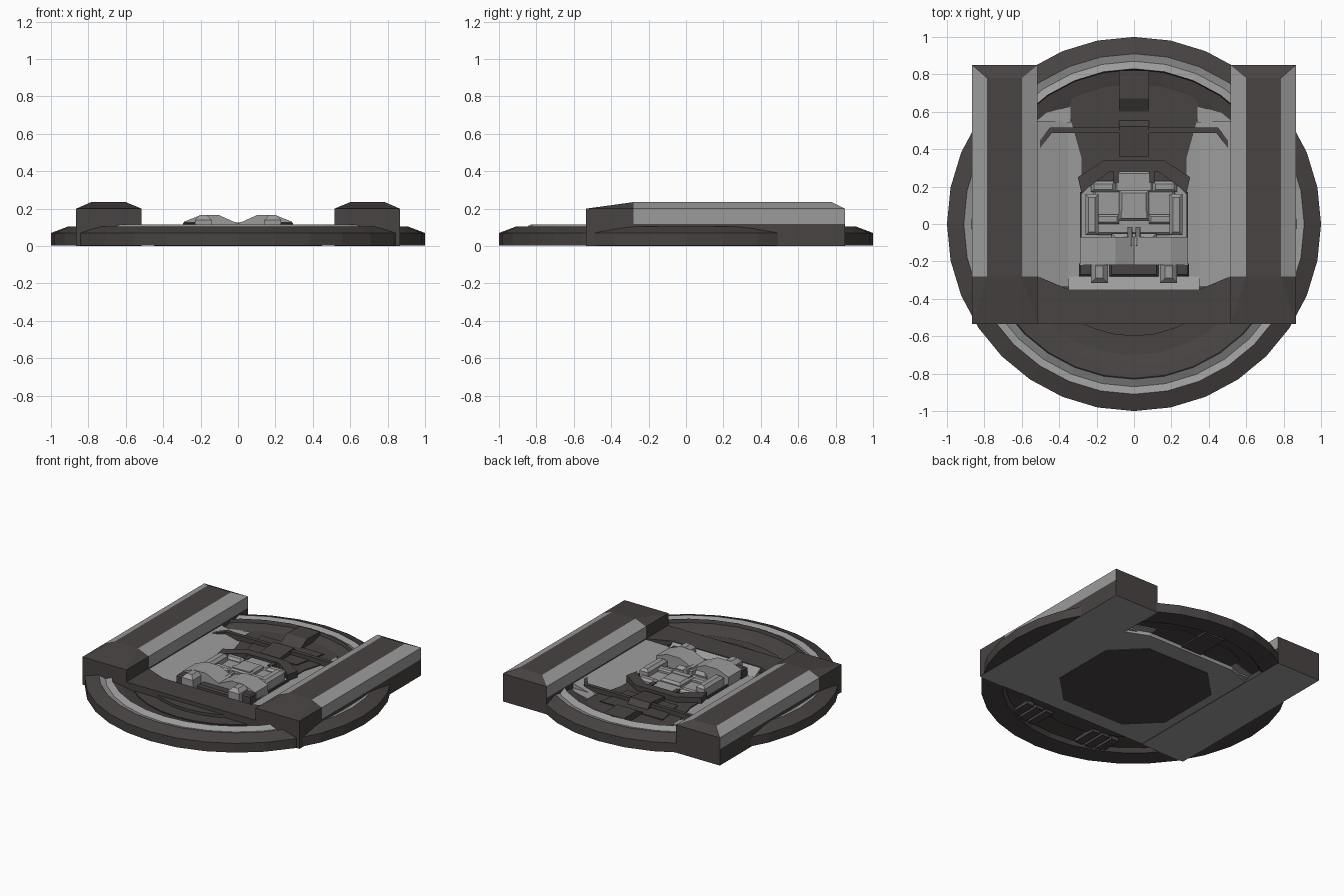
import bpy, bmesh, math

if "Cube" in bpy.data.objects:
    bpy.data.objects.remove(bpy.data.objects["Cube"])

def material(name, c):
    m = bpy.data.materials.new(name)
    m.diffuse_color = (*c, 1)
    m.use_nodes = True
    m.node_tree.nodes["Principled BSDF"].inputs["Base Color"].default_value = m.diffuse_color
    return m

DARK = material("dark_brown_grey", (0.064, 0.056, 0.054))
LIGHT = material("light_grey", (0.33, 0.33, 0.33))

def finish(name, bm, mats, rule=None):
    bmesh.ops.remove_doubles(bm, verts=bm.verts, dist=1e-5)
    bmesh.ops.recalc_face_normals(bm, faces=bm.faces)
    bm.normal_update()
    if rule:
        for f in bm.faces:
            f.material_index = rule(f)
    me = bpy.data.meshes.new(name)
    bm.to_mesh(me)
    bm.free()
    for m in mats:
        me.materials.append(m)
    ob = bpy.data.objects.new(name, me)
    bpy.context.collection.objects.link(ob)
    return ob

def loft(name, rows, mats, rule=None, closed=False):
    """Skin closed sections; cap the ends unless the loft is a loop."""
    bm = bmesh.new()
    vs = [[bm.verts.new(p) for p in r] for r in rows]
    n, k = len(rows), len(rows[0])
    for i in range(n if closed else n - 1):
        for j in range(k):
            a, b = vs[i], vs[(i + 1) % n]
            bm.faces.new((a[j], a[(j + 1) % k], b[(j + 1) % k], b[j]))
    if not closed:
        bm.faces.new(vs[0])
        bm.faces.new(vs[-1])
    return finish(name, bm, mats, rule)

def prism(name, pts, z0, z1, mat):
    return loft(name, [[(x, y, z) for x, y in pts] for z in (z0, z1)], [mat])

def block(name, x0, x1, y0, y1, z0, z1, mat, cham=0.0, both=False):
    """Box with a chamfered top, optionally mirrored across x."""
    for s in ((1, -1) if both else (1,)):
        def row(d, z):
            return [(s * x, y, z) for x, y in ((x0 + d, y0 + d), (x1 - d, y0 + d), (x1 - d, y1 - d), (x0 + d, y1 - d))]
        rows = [row(0, z0), row(0, z1 - cham), row(cham, z1)] if cham else [row(0, z0), row(0, z1)]
        loft(name + ("_right" if s > 0 else "_left") if both else name, rows, [mat])

# Round base ring with a light V-groove band
prof = [(1, .003), (1, .07), (.91, .104), (.87, .092), (.83, .115), (.825, .09),
        (.76, .075), (.69, .055), (.69, .04), (.84, .03), (.86, .003)]
N = 32
rows = [[(r * math.cos(2 * math.pi * i / N), r * math.sin(2 * math.pi * i / N), z) for r, z in prof] for i in range(N)]

def ring_rule(f):
    r = sum(math.hypot(v.co.x, v.co.y) for v in f.verts) / len(f.verts)
    z = f.calc_center_median().z
    return int(z > .095 and .84 < r < .9)
loft("base_ring", rows, [DARK, LIGHT], ring_rule, closed=True)

# Side pillars: hipped bars with light upper walls
def rail_rule(f):
    c = f.calc_center_median()
    if f.normal.z < -.9:
        return 1
    return int(c.y > -.28 and c.z > .12 and f.normal.z < .99 and f.normal.y < .2)
for s in (1, -1):
    rows = []
    for y, flat in ((-.535, 0), (-.28, 1), (.78, 1), (.85, 0)):
        a, b, zt = (.6, .785, .235) if flat else (.515, .865, .2)
        rows.append([(s * x, y, z) for x, z in ((.515, 0), (.515, .118), (.515, .2), (a, zt),
                                               (b, zt), (.865, .2), (.865, .118), (.865, 0))])
    loft("rail_right" if s > 0 else "rail_left", rows, [DARK, LIGHT], rail_rule)

# Underside plate with darker octagonal panel
prism("bottom_plate", [(-.55, -.535), (.55, -.535), (.55, .5), (.35, .58), (-.35, .58), (-.55, .5)], .004, .03, LIGHT)
prism("bottom_panel", [(-.25, -.42), (.25, -.42), (.45, -.22), (.45, .25), (.25, .45), (-.25, .45), (-.45, .25), (-.45, -.22)],
      0, .006, DARK)

# Recessed tray with sloping sides
sec = [(-.53, .02), (-.53, .112), (-.35, .065), (.35, .065), (.53, .112), (.53, .02)]
loft("floor_tray", [[(x, y, z) for x, z in sec] for y in (-.4, .55)], [LIGHT])
for s in (1, -1):
    prism("floor_corner", [(s * .52, .54), (s * .34, .54), (s * .34, .63), (s * .52, .58)], .03, .075, LIGHT)

# Front beam with a notched rear edge, and its sloping light lip
prism("front_beam", [(-.53, -.535), (.53, -.535), (.53, -.275), (.515, -.28), (.35, -.35), (-.35, -.35), (-.515, -.28), (-.53, -.275)],
      .006, .113, DARK)
loft("front_lip", [[(x, -.35, .03), (x, -.35, .108), (x, -.28, .066), (x, -.28, .03)] for x in (-.35, .35)], [LIGHT])

# Stepped apron in front of the beam
for r, z in ((.7, .065), (.6, .085)):
    arc = [(r * math.cos(math.radians(a)), r * math.sin(math.radians(a))) for a in
           [180 + 11.25 * i for i in range(3, 14)]]
    prism("front_apron", arc, .03, z, DARK)
for s in (1, -1):
    for i in range(3):
        x = s * (.2 + .08 * i)
        block("underside_rib", x - .03, x + .03, -.8, -.62, .01, .05, DARK)

# Back recess, cross bar and central spine
prism("back_recess", [(-.28, .2), (.28, .2), (.28, .35), (.35, .6), (.33, .68), (.2, .74), (-.2, .74), (-.33, .68), (-.35, .6), (-.28, .35)],
      .03, .072, DARK)
prism("recess_inset", [(-.2, .38), (.2, .38), (.25, .62), (-.25, .62)], .05, .079, DARK)
prism("cross_bar", [(-.53, .37), (-.53, .41), (-.45, .515), (.45, .515), (.53, .41), (.53, .37), (.44, .487), (-.44, .487)],
      .06, .105, DARK)
spine = [(.36, .02), (.36, .1), (.52, .115), (.57, .06), (.67, .12), (.82, .115), (.82, .02)]
loft("back_spine", [[(x, y, z) for y, z in spine] for x in (-.08, .08)], [DARK])

# Dark arch around the head of the centre relief
prism("relief_arch", [(-.28, .16), (-.24, .2), (-.13, .28), (.13, .28), (.24, .2), (.28, .16), (.3, .25), (.16, .34), (-.16, .34), (-.3, .25)],
      .05, .11, DARK)
block("relief_edge", .28, .29, -.22, .17, .05, .08, DARK, both=True)

# Centre relief: stacked machine shapes
block("relief_body", -.22, .22, -.06, .22, .05, .09, LIGHT, .015)
block("relief_neck", -.11, .11, .16, .29, .05, .1, LIGHT, .02)
block("relief_core", -.08, .08, .02, .18, .08, .122, LIGHT, .015)
block("core_panel", -.07, .07, .03, .07, .1, .125, LIGHT)
block("relief_arm", .19, .26, -.06, .16, .05, .14, LIGHT, .018, True)
block("arm_link", .08, .2, .0, .05, .05, .115, LIGHT, .01, True)
block("shoulder", .1, .23, .17, .23, .05, .11, LIGHT, .015, True)
block("shoulder_slot", .08, .11, .22, .28, .05, .105, DARK, both=True)
block("relief_hip", -.12, .12, -.2, -.05, .05, .115, LIGHT, .02)
for s in (1, -1):   # leg plates sloping down to the centre line
    leg = [(.0, .05), (.0, .12), (.1, .165), (.2, .165), (.29, .13), (.29, .05)]
    loft("relief_leg", [[(s * x, y, z) for x, z in leg] for y in (-.22, -.07)], [LIGHT])
block("relief_foot", .14, .23, -.315, -.2, .05, .165, LIGHT, .025, True)
block("foot_side", .22, .295, -.28, -.21, .05, .13, DARK, .01, True)
block("foot_bridge", -.13, .13, -.28, -.21, .05, .1, DARK, .01)
block("centre_pin", .008, .035, -.12, -.02, .09, .13, LIGHT, .008, True)
